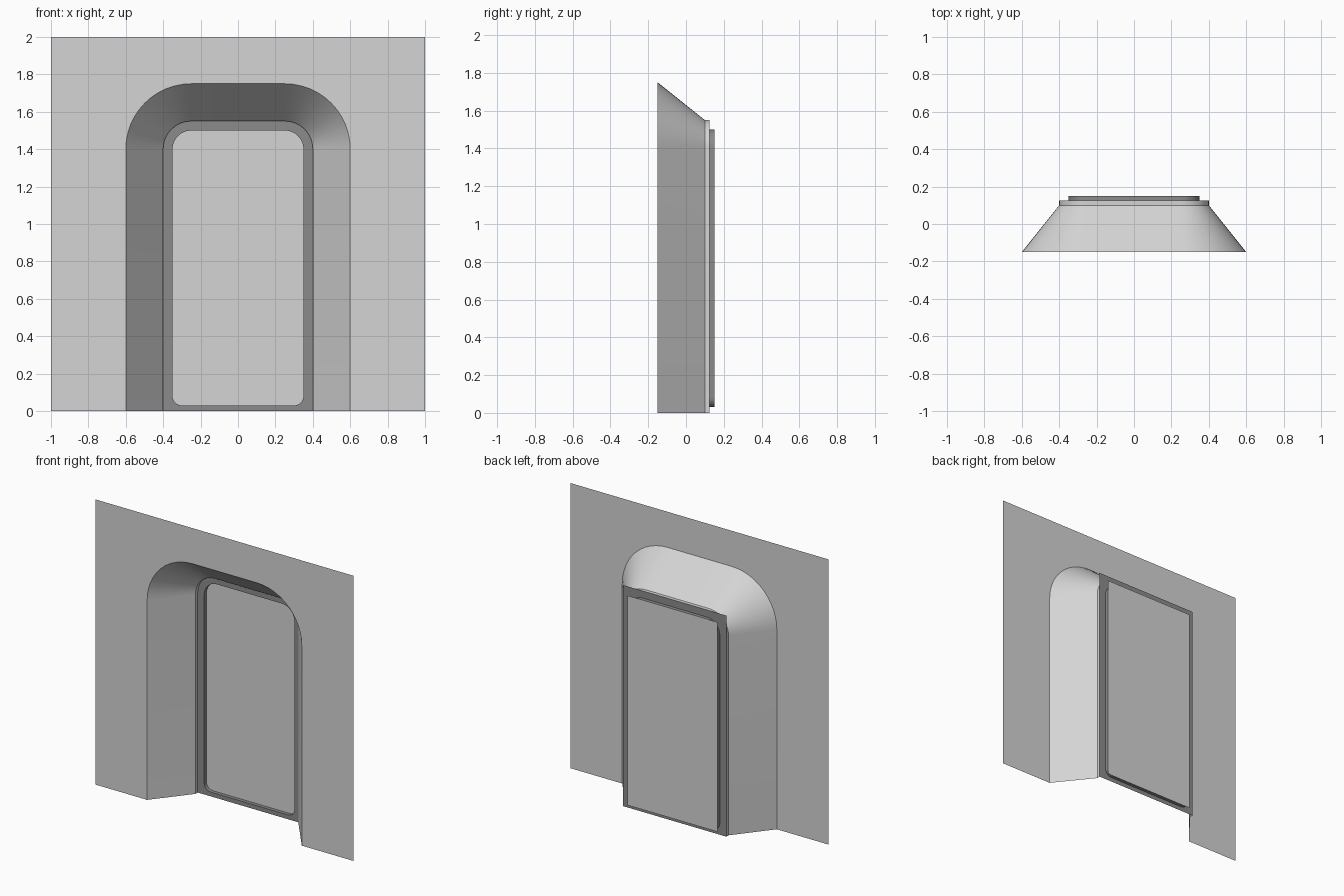
import bpy
import bmesh
from math import sin, cos, pi

if "Cube" in bpy.data.objects:
    bpy.data.objects.remove(bpy.data.objects["Cube"], do_unlink=True)

WALL_Y, REVEAL_Y, FRAME_Y, DOOR_Y = -0.15, 0.10, 0.125, 0.15


def material(name, value):
    mat = bpy.data.materials.new(name)
    mat.use_nodes = True
    colour = (value, value, value, 1)
    mat.diffuse_color = colour
    mat.node_tree.nodes["Principled BSDF"].inputs["Base Color"].default_value = colour
    return mat


light_grey = material("light grey", 0.66)
dark_grey = material("dark grey", 0.26)


def corner(cx, cz, r, start, steps=12):
    """Quarter arc running clockwise from the start angle."""
    angles = [start - pi / 2 * i / steps for i in range(steps + 1)]
    return [(cx + r * cos(a), cz + r * sin(a)) for a in angles]


def arch(half, top, r):
    """Open doorway outline from the foot on one side to the other."""
    arcs = corner(r - half, top - r, r, pi) + corner(half - r, top - r, r, pi / 2)
    return [(-half, 0)] + arcs + [(half, 0)]


def rounded_hole(half, bottom, top, r_top, r_bottom):
    """Closed outline with separate top and bottom corner radii."""
    return (corner(r_top - half, top - r_top, r_top, pi)
            + corner(half - r_top, top - r_top, r_top, pi / 2)
            + corner(half - r_bottom, bottom + r_bottom, r_bottom, 0)
            + corner(r_bottom - half, bottom + r_bottom, r_bottom, -pi / 2))


def rectangle(half, bottom, top):
    return [(-half, bottom), (-half, top), (half, top), (half, bottom)]


def add_verts(bm, outline, y):
    return [bm.verts.new((x, y, z)) for x, z in outline]


def finish(bm, name, mat, smooth=False, flat_front=False):
    bm.normal_update()
    if flat_front:
        bmesh.ops.reverse_faces(bm, faces=[f for f in bm.faces if f.normal.y > 0])
    mesh = bpy.data.meshes.new(name)
    bm.to_mesh(mesh)
    bm.free()
    mesh.materials.append(mat)
    obj = bpy.data.objects.new(name, mesh)
    bpy.context.collection.objects.link(obj)
    if smooth:
        bpy.ops.object.select_all(action='DESELECT')
        obj.select_set(True)
        bpy.context.view_layer.objects.active = obj
        bpy.ops.object.shade_smooth_by_angle(angle=pi / 6)


def loft(name, rings, mat, closed):
    """Skin between matching outlines given as (outline, y)."""
    bm = bmesh.new()
    loops = [add_verts(bm, outline, y) for outline, y in rings]
    for a, b in zip(loops, loops[1:]):
        n = len(a)
        for i in range(n if closed else n - 1):
            j = (i + 1) % n
            bm.faces.new((a[i], b[i], b[j], a[j]))
    finish(bm, name, mat, smooth=True)


def sheet(name, outline, y, mat):
    bm = bmesh.new()
    bm.faces.new(add_verts(bm, outline, y))
    finish(bm, name, mat, flat_front=True)


outer_arch = arch(0.6, 1.75, 0.35)
inner_arch = arch(0.4, 1.55, 0.15)
opening = rounded_hole(0.35, 0.03, 1.5, 0.1, 0.05)

# Thin wall with the arch cut out of it
sheet("wall", rectangle(1, 0, 2) + outer_arch[::-1], WALL_Y, light_grey)

# Splayed reveal narrowing to a short straight collar
loft("reveal", [(outer_arch, WALL_Y), (inner_arch, REVEAL_Y), (inner_arch, FRAME_Y)],
     light_grey, closed=False)

# Flat frame, square outside with a rounded opening
bm = bmesh.new()
edges = []
for outline in (rectangle(0.4, 0, 1.55), opening):
    ring = add_verts(bm, outline, FRAME_Y)
    edges += [bm.edges.new((ring[i - 1], ring[i])) for i in range(len(ring))]
bmesh.ops.triangle_fill(bm, use_beauty=True, use_dissolve=False, edges=edges,
                        normal=(0, -1, 0))
finish(bm, "door_frame", dark_grey, flat_front=True)

# Rim of the opening, running back to the door
loft("frame_rim", [(opening, FRAME_Y), (opening, DOOR_Y)], dark_grey, closed=True)

# Door panel
sheet("door", rectangle(0.35, 0.03, 1.5), DOOR_Y, light_grey)
